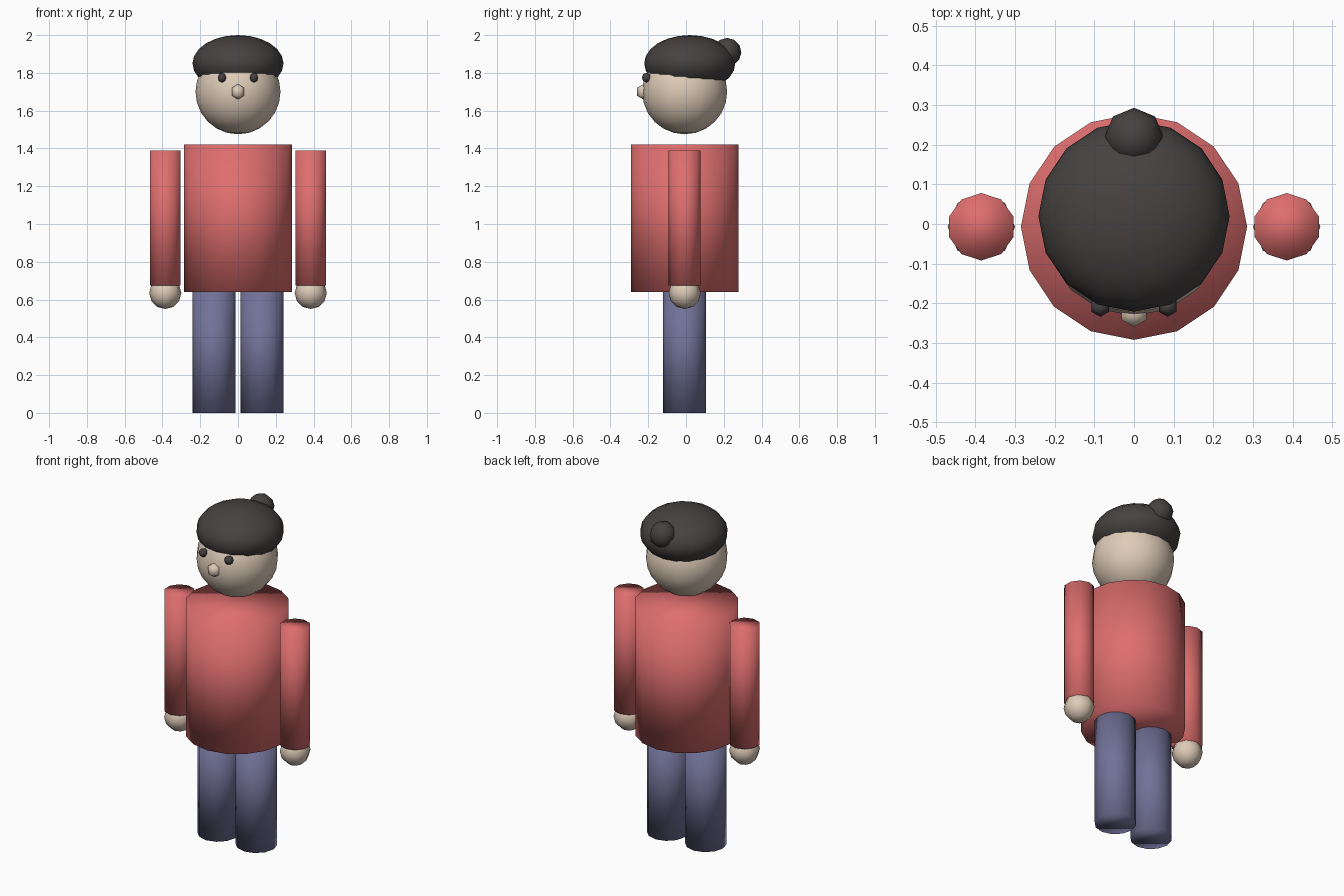
import bpy

if "Cube" in bpy.data.objects:
    bpy.data.objects.remove(bpy.data.objects["Cube"])

CY = -0.007  # depth centre of the body


def material(name, rgb):
    m = bpy.data.materials.new(name)
    m.diffuse_color = (*rgb, 1)
    m.use_nodes = True
    m.node_tree.nodes["Principled BSDF"].inputs["Base Color"].default_value = m.diffuse_color
    return m


RED = material("red_cloth", (0.73, 0.155, 0.155))
BLUE = material("blue_cloth", (0.165, 0.165, 0.31))
SKIN = material("skin", (0.73, 0.60, 0.475))
DARK = material("dark_hair", (0.06, 0.054, 0.052))


def finish(name, mat):
    ob = bpy.context.object
    ob.name = name
    ob.data.materials.append(mat)
    bpy.ops.object.shade_smooth()
    return ob


def tube(name, mat, x, z0, z1, r, sides):
    bpy.ops.mesh.primitive_cylinder_add(
        vertices=sides, radius=r, depth=z1 - z0, location=(x, CY, (z0 + z1) / 2))
    return finish(name, mat)


def ball(name, mat, loc, r, segs, rings, height=None):
    bpy.ops.mesh.primitive_uv_sphere_add(
        segments=segs, ring_count=rings, radius=r, location=loc)
    ob = finish(name, mat)
    ob.scale.z = (height or r) / r
    return ob


# Torso
tube("torso", RED, 0, 0.64, 1.42, 0.285, 16)

# Limbs and eyes, one per side
for side, s in (("left", 1), ("right", -1)):
    tube(f"{side}_leg", BLUE, s * 0.127, 0, 0.65, 0.114, 12)
    tube(f"{side}_arm", RED, s * 0.385, 0.675, 1.388, 0.085, 10)
    ball(f"{side}_hand", SKIN, (s * 0.385, CY, 0.635), 0.085, 8, 6)
    ball(f"{side}_eye", DARK, (s * 0.085, -0.208, 1.775), 0.026, 6, 4)

# Head, nose, hair and bun
ball("head", SKIN, (0, CY, 1.70), 0.225, 16, 12)
ball("nose", SKIN, (0, -0.223, 1.70), 0.042, 6, 3)
ball("hair", DARK, (0, 0.02, 1.85), 0.241, 16, 12, 0.15)
ball("hair_bun", DARK, (0, 0.218, 1.91), 0.075, 8, 6)
